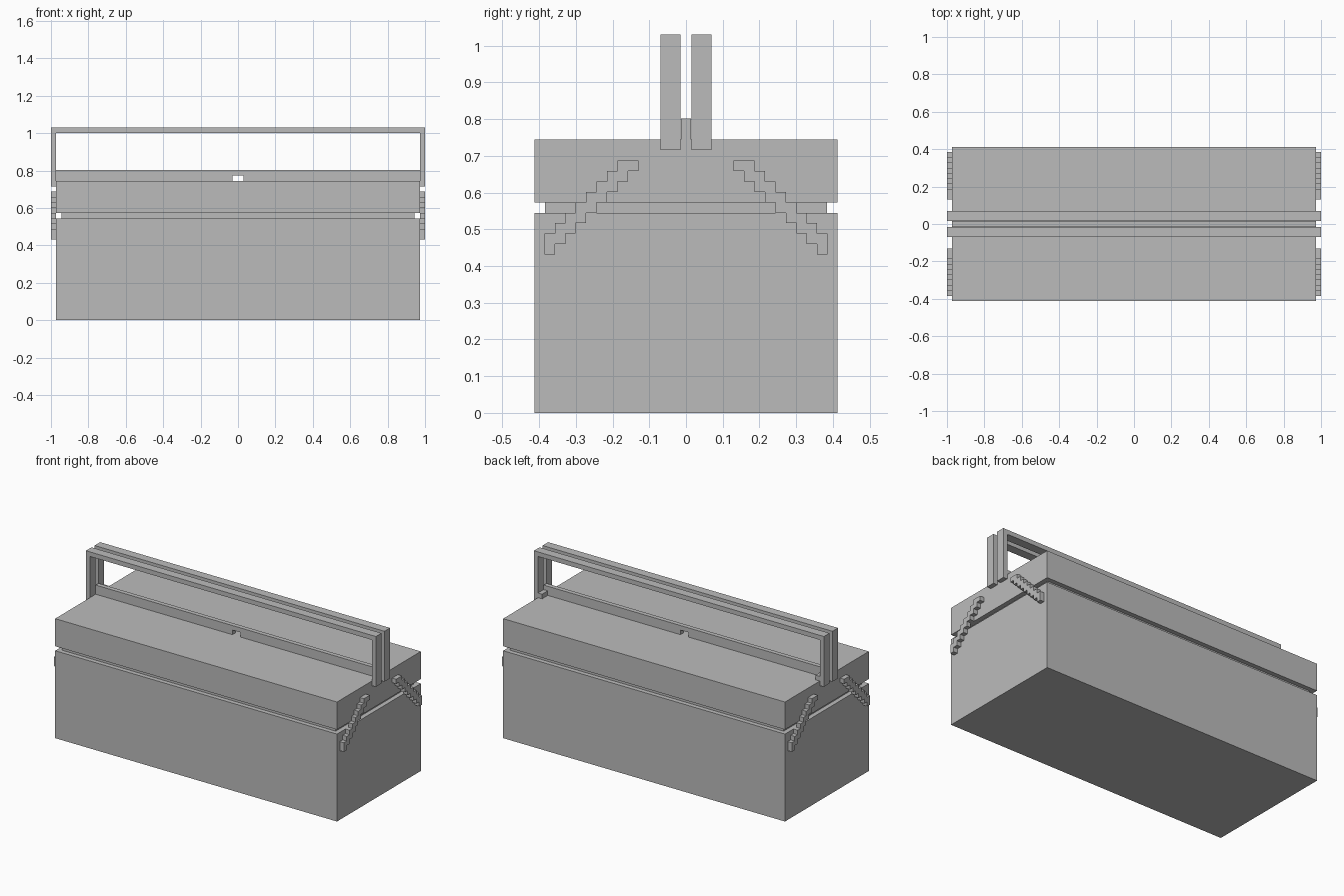
import bpy
import bmesh

if "Cube" in bpy.data.objects:
    bpy.data.objects.remove(bpy.data.objects["Cube"], do_unlink=True)

CELL = 0.0284     # stair step and sheet thickness
HALF_X = 0.972    # half length of the box
HALF_Y = 0.413    # half depth of the box
LID_TOP = 0.745

metal = bpy.data.materials.new("grey_metal")
metal.use_nodes = True
GREY = (0.5, 0.5, 0.5, 1)
metal.diffuse_color = GREY
metal.node_tree.nodes["Principled BSDF"].inputs["Base Color"].default_value = GREY


def finish(name, bm):
    bmesh.ops.recalc_face_normals(bm, faces=bm.faces[:])
    mesh = bpy.data.meshes.new(name)
    bm.to_mesh(mesh)
    bm.free()
    mesh.materials.append(metal)
    obj = bpy.data.objects.new(name, mesh)
    bpy.context.collection.objects.link(obj)
    return obj


def prism(name, outline, axis, start, end):
    """Extrude an outline along x (points are y, z) or along y (points are x, z)."""
    bm = bmesh.new()
    if axis == "x":
        verts = [bm.verts.new((start, a, b)) for a, b in outline]
        move = (end - start, 0, 0)
    else:
        verts = [bm.verts.new((a, start, b)) for a, b in outline]
        move = (0, end - start, 0)
    face = bm.faces.new(verts)
    grown = bmesh.ops.extrude_face_region(bm, geom=[face], use_keep_orig=True)
    moved = [g for g in grown["geom"] if isinstance(g, bmesh.types.BMVert)]
    bmesh.ops.translate(bm, verts=moved, vec=move)
    return finish(name, bm)


def box(name, x0, x1, y0, y1, z0, z1):
    return prism(name, [(x0, z0), (x1, z0), (x1, z1), (x0, z1)], "y", y0, y1)


# Box body, recessed seam and lid
box("body", -HALF_X, HALF_X, -HALF_Y, HALF_Y, 0, 0.545)
box("seam", -HALF_X + CELL, HALF_X - CELL, -HALF_Y + CELL, HALF_Y - CELL, 0.545, 0.573)
box("lid", -HALF_X, HALF_X, -HALF_Y, HALF_Y, 0.573, LID_TOP)

# Central ridge with a small notch in its lower edge
ridge_top, notch_top = 0.802, 0.774
prism("ridge", [(-HALF_X, LID_TOP), (-CELL, LID_TOP), (-CELL, notch_top),
                (CELL, notch_top), (CELL, LID_TOP), (HALF_X, LID_TOP),
                (HALF_X, ridge_top), (-HALF_X, ridge_top)], "y", -0.014, 0.014)

# Two square arch handles
foot, top = 0.716, 1.03
arch = [(-1, foot), (-HALF_X, foot), (-HALF_X, top - CELL), (HALF_X, top - CELL),
        (HALF_X, foot), (1, foot), (1, top), (-1, top)]
prism("front_handle", arch, "y", -0.07, -0.015)
prism("back_handle", arch, "y", 0.015, 0.07)

# Stops at the feet of the back handle
for side, label in ((-1, "right"), (1, "left")):
    inner, outer = sorted((side * (HALF_X - CELL), side * HALF_X))
    box(label + "_handle_stop", inner, outer, 0.015, 0.07, LID_TOP, 0.774)

# Stepped hinge arms on both ends
STEPS = 9
arm_y, arm_z = 0.13, 0.687
upper, lower = [], []
for i in range(STEPS):
    z = arm_z - i * CELL
    y_out = arm_y + min(i + 2, STEPS) * CELL
    y_in = arm_y + i * CELL
    upper += [(y_out, z), (y_out, z - CELL)]
    lower += [(y_in, z), (y_in, z - CELL)]
# drop the repeated corner on the straight last step
outline = upper[:-3] + upper[-1:] + lower[::-1]
for side, label in ((-1, "right"), (1, "left")):
    for facing, end in ((-1, "front"), (1, "back")):
        points = [(facing * y, z) for y, z in outline]
        prism(f"{end}_{label}_hinge_arm", points, "x", side * HALF_X, side * 1.0)
